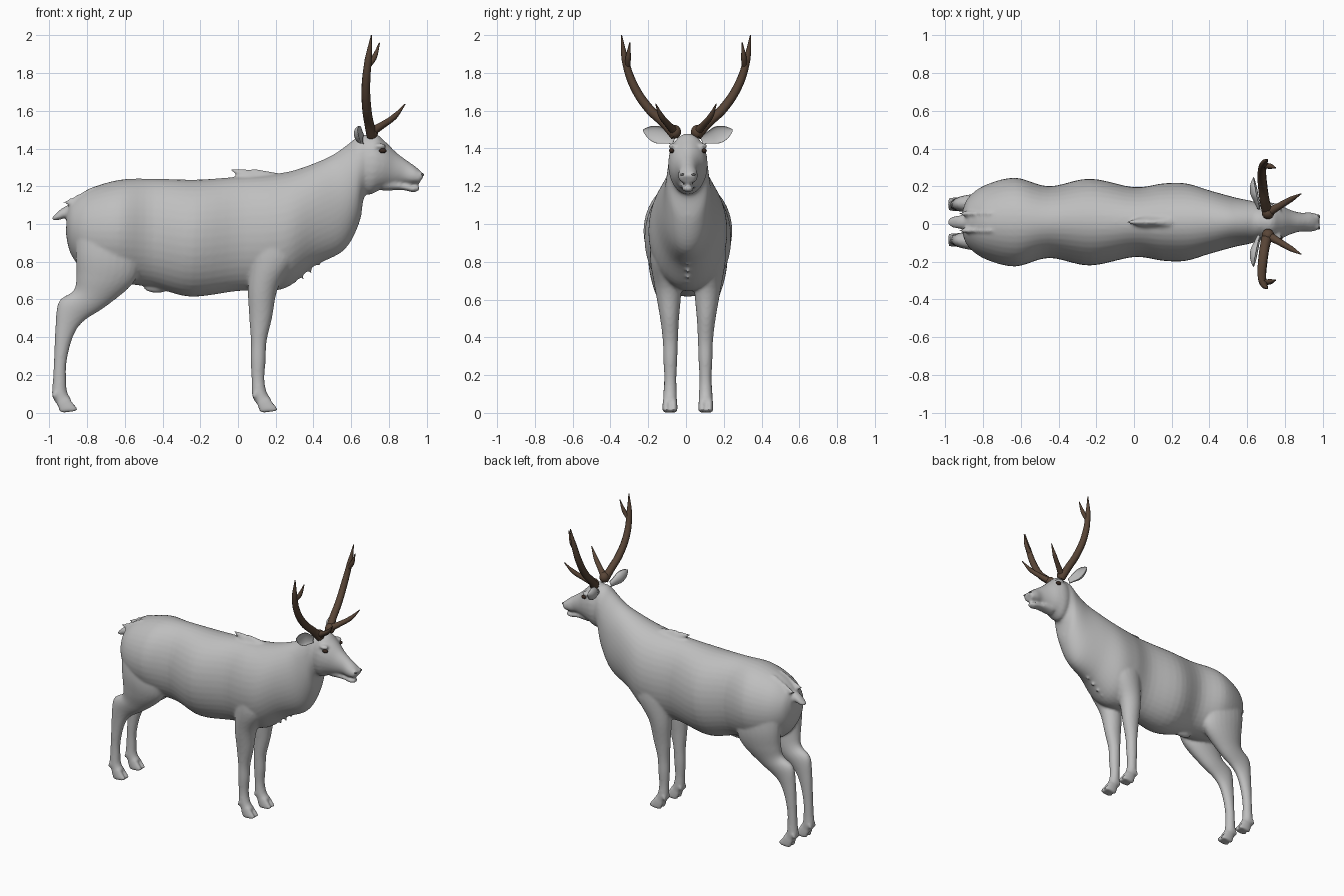
import bpy, bmesh, math
from mathutils import Vector, Matrix

cube = bpy.data.objects.get("Cube")
if cube:
    bpy.data.objects.remove(cube)

CENTRE_Y = 0.01
SIDES = {"left": 1, "right": -1}


def material(name, colour):
    m = bpy.data.materials.new(name)
    m.use_nodes = True
    m.diffuse_color = (*colour, 1)
    bsdf = m.node_tree.nodes["Principled BSDF"]
    bsdf.inputs["Base Color"].default_value = (*colour, 1)
    bsdf.inputs["Roughness"].default_value = 0.7
    return m


HIDE = material("grey_hide", (0.52, 0.52, 0.52))
ANTLER = material("antler_brown", (0.1, 0.06, 0.038))
EYE = material("dark_eye", (0.04, 0.022, 0.015))
NOSTRIL = material("dark_nostril", (0.12, 0.12, 0.12))


def finish(bm, name, mat):
    bmesh.ops.recalc_face_normals(bm, faces=bm.faces[:])
    for f in bm.faces:
        f.smooth = True
    mesh = bpy.data.meshes.new(name)
    bm.to_mesh(mesh)
    bm.free()
    mesh.materials.append(mat)
    ob = bpy.data.objects.new(name, mesh)
    ob.location.y = CENTRE_Y
    bpy.context.collection.objects.link(ob)
    return ob


def skin(bm, rings):
    """Bridge rings of points into a closed tube."""
    rows = [[bm.verts.new(p) for p in ring] for ring in rings]
    n = len(rows[0])
    for a, b in zip(rows, rows[1:]):
        for i in range(n):
            j = (i + 1) % n
            bm.faces.new((a[i], a[j], b[j], b[i]))
    bm.faces.new(rows[0][::-1])
    bm.faces.new(rows[-1])


def spline(rows, steps=5):
    """Smoothly interpolate between rows of numbers."""
    rows = [Vector(r) for r in rows]
    out = []
    for i in range(len(rows) - 1):
        p0, p1, p2 = rows[max(i - 1, 0)], rows[i], rows[i + 1]
        p3 = rows[min(i + 2, len(rows) - 1)]
        for k in range(steps):
            t = k / steps
            out.append(p1 + 0.5 * t * ((p2 - p0) + t * ((2 * p0 - 5 * p1 + 4 * p2 - p3)
                       + t * (3 * (p1 - p2) + p3 - p0))))
    return out + [rows[-1]]


def loft(bm, stations, side=0, shift=0, n=24):
    """Station: upper x, z, lower x, z, half width, distance from the middle."""
    rings = []
    for xa, za, xb, zb, w, off in spline(stations):
        ring = []
        for i in range(n):
            a = math.tau * i / n
            c, s = math.cos(a) / 2, math.sin(a)
            ring.append(((xa + xb) / 2 + (xa - xb) * c + shift, side * off + w * s,
                         (za + zb) / 2 + (za - zb) * c))
        rings.append(ring)
    skin(bm, rings)


def ball(bm, pos, size):
    bmesh.ops.create_uvsphere(bm, u_segments=20, v_segments=12, radius=1,
                              matrix=Matrix.Translation(pos) @ Matrix.Diagonal((*size, 1)))


def tuft(bm, base, tip, r):
    """A pointed lock of hair."""
    base, tip = Vector(base), Vector(tip)
    d = tip - base
    m = Matrix.Translation((base + tip) / 2) @ d.to_track_quat("Z", "Y").to_matrix().to_4x4()
    bmesh.ops.create_cone(bm, cap_ends=True, segments=10, radius1=r, radius2=r * 0.15,
                          depth=d.length, matrix=m)


# Torso and neck
body = bmesh.new()
loft(body, [(-.905, 1.08, -.912, .95, .06, 0), (-.87, 1.13, -.885, .84, .13, 0),
            (-.78, 1.19, -.80, .74, .195, 0), (-.62, 1.235, -.64, .69, .235, 0),
            (-.45, 1.24, -.45, .665, .19, 0), (-.22, 1.235, -.25, .615, .23, 0),
            (0, 1.25, 0, .645, .185, 0), (.15, 1.26, .16, .645, .205, 0),
            (.28, 1.28, .27, .67, .205, 0), (.4, 1.32, .4, .775, .168, 0),
            (.5, 1.365, .56, .86, .132, 0), (.58, 1.42, .64, 1, .115, 0),
            (.63, 1.46, .665, 1.13, .105, 0), (.67, 1.475, .69, 1.17, .095, 0)], n=40)
# Head and lower jaw
loft(body, [(.63, 1.45, .62, 1.2, .08, 0), (.72, 1.48, .69, 1.155, .104, 0),
            (.78, 1.437, .75, 1.18, .094, 0), (.84, 1.378, .81, 1.2, .066, 0),
            (.9, 1.333, .865, 1.213, .05, 0), (.955, 1.293, .91, 1.213, .052, 0),
            (.985, 1.258, .96, 1.215, .042, 0)])
loft(body, [(.76, 1.26, .77, 1.175, .05, 0), (.86, 1.22, .87, 1.18, .036, 0),
            (.92, 1.205, .93, 1.168, .031, 0), (.958, 1.203, .962, 1.18, .02, 0)])
# Tail and sheath
loft(body, [(-.86, 1.12, -.88, 1.05, .03, 0), (-.93, 1.085, -.92, 1.03, .036, 0),
            (-.975, 1.045, -.965, 1.018, .025, 0), (-.987, 1.03, -.983, 1.02, .01, 0)])
ball(body, (-.43, 0, .665), (.07, .028, .03))

# Legs, cloven feet and brows
front_leg = [(.29, .98, .08, 1, .06, .13), (.3, .82, .07, .82, .075, .125),
             (.212, .66, .053, .66, .07, .105), (.18, .5, .06, .5, .05, .097),
             (.152, .38, .068, .38, .04, .093), (.147, .28, .067, .28, .037, .093),
             (.14, .18, .072, .18, .032, .093), (.152, .11, .075, .09, .036, .094),
             (.178, .07, .1, .045, .036, .095)]
hind_leg = [(-.5, .95, -.86, 1, .08, .12), (-.52, .78, -.86, .85, .085, .125),
            (-.56, .68, -.857, .72, .078, .115), (-.7, .563, -.873, .645, .058, .103),
            (-.82, .483, -.95, .588, .045, .097), (-.875, .4, -.968, .45, .037, .095),
            (-.908, .27, -.975, .28, .032, .094), (-.91, .17, -.981, .17, .032, .094),
            (-.905, .11, -.985, .09, .036, .094), (-.882, .07, -.96, .045, .036, .095)]
for side in SIDES.values():
    for leg, shift in ((front_leg, 0), (hind_leg, -1.06)):
        loft(body, leg, side)
        for toe in (.075, .115):
            loft(body, [(.165, .08, .1, .05, .018, toe), (.198, .037, .115, .006, .02, toe),
                        (.217, .012, .13, 0, .018, toe)], side, shift)
            y = side * (toe + (toe - .095) * .3)
            tuft(body, (.095 + shift, y, .105), (.068 + shift, y, .068), .013)
    ball(body, (.75, side * .078, 1.412), (.035, .024, .016))
    ball(body, (.965, side * .024, 1.258), (.02, .02, .02))

# Hair locks on chest, withers and rump
for i in range(9):
    t = i / 8
    x, z = .3 + .35 * t, .72 + .36 * t ** 1.4
    tuft(body, (x - .05, 0, z + .06), (x + .005, 0, z - .035), .03)
for x in (.0, .05, .11):
    tuft(body, (x + .08, 0, 1.24), (x - .04, 0, 1.29), .035)
for i in range(5):
    x, z = -.72 - .035 * i, 1.2 - .018 * i
    for y in (-.04, .04):
        tuft(body, (x, y, z - .02), (x - .07, y * 1.2, z - .01), .025)

body = finish(body, "body", HIDE)
blend = body.modifiers.new("blend", "REMESH")
blend.mode = "VOXEL"
blend.voxel_size = 0.009
blend.use_smooth_shade = True
relax = body.modifiers.new("relax", "SMOOTH")
relax.factor = 0.5
relax.iterations = 5


def horn(curve, points):
    """Tapering antler branch: x, y, z, radius."""
    s = curve.splines.new("BEZIER")
    s.bezier_points.add(len(points) - 1)
    for bp, (x, y, z, r) in zip(s.bezier_points, points):
        bp.co = (x, y, z)
        bp.radius = r
        bp.handle_left_type = bp.handle_right_type = "AUTO"


for label, side in SIDES.items():
    # Antler beam, brow tine and upper prong
    curve = bpy.data.curves.new(label + "_antler", "CURVE")
    curve.dimensions = "3D"
    curve.bevel_depth = 1
    curve.bevel_resolution = 3
    curve.use_fill_caps = True
    curve.resolution_u = 8
    horn(curve, [(x, side * y, z, r) for x, y, z, r in (
        (.71, .055, 1.47, .03), (.695, .11, 1.53, .026), (.682, .2, 1.615, .025),
        (.678, .28, 1.74, .023), (.69, .322, 1.87, .019), (.707, .342, 2, .003))])
    horn(curve, [(x, side * y, z, r) for x, y, z, r in (
        (.71, .06, 1.49, .024), (.77, .095, 1.527, .018), (.83, .13, 1.57, .015),
        (.885, .16, 1.635, .003))])
    horn(curve, [(x, side * y, z, r) for x, y, z, r in (
        (.685, .31, 1.83, .014), (.72, .306, 1.88, .015), (.75, .298, 1.96, .003))])
    curve.materials.append(ANTLER)
    antler = bpy.data.objects.new(label + "_antler", curve)
    bpy.context.collection.objects.link(antler)

    bm = bmesh.new()
    ball(bm, (.71, side * .06 - CENTRE_Y, 1.488), (.033, .034, .036))
    finish(bm, label + "_antler_burr", ANTLER)

    # Cupped, leaf-shaped ear opening forwards
    bm = bmesh.new()
    root, tip = Vector((.67, side * .075, 1.445)), Vector((.635, side * .237, 1.498))
    axis = (tip - root).normalized()
    face = Vector((1, side * .2, .1))
    face = (face - axis * face.dot(axis)).normalized()
    up = Vector(axis.cross(face)) * -side
    rings = []
    for t, h in spline([(0, .022), (.25, .034), (.5, .046), (.75, .037), (.93, .016), (1, .003)], 3):
        ring = []
        for i in range(20):
            a = math.tau * i / 20
            depth = math.cos(a) * (.75 if math.cos(a) < 0 else -.4)
            if depth < 0 and math.cos(a) < 0:
                depth = math.cos(a) * .8
            ring.append(root.lerp(tip, t) + up * h * math.sin(a) + face * h * depth)
        rings.append(ring)
    skin(bm, rings)
    finish(bm, label + "_ear", HIDE)

    # Eye and nostril
    bm = bmesh.new()
    ball(bm, (.767, side * .086, 1.388), (.02, .014, .013))
    finish(bm, label + "_eye", EYE)
    bm = bmesh.new()
    ball(bm, (.977, side * .029, 1.262), (.009, .011, .007))
    finish(bm, label + "_nostril", NOSTRIL)
